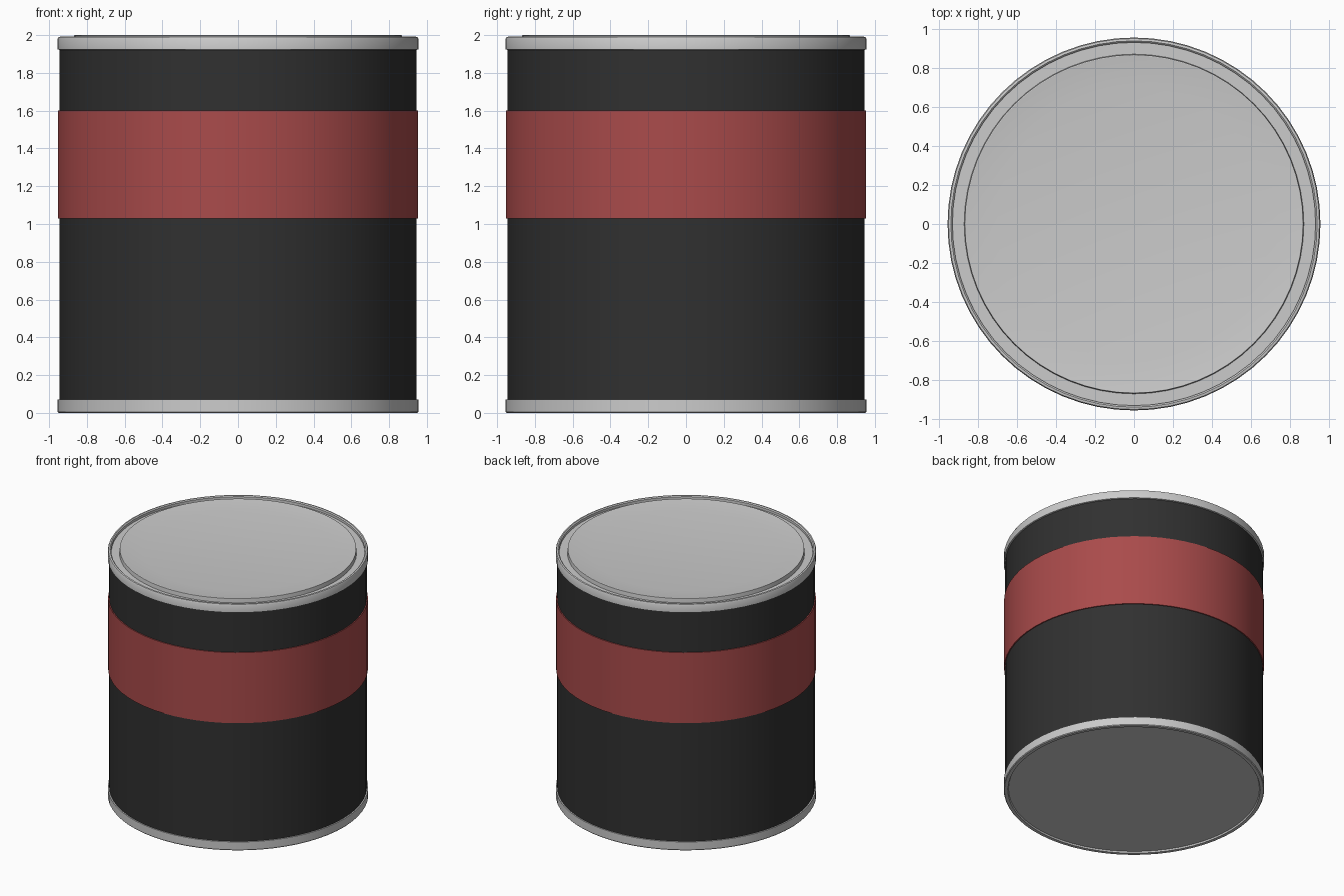
import bpy, bmesh, math

if "Cube" in bpy.data.objects:
    bpy.data.objects.remove(bpy.data.objects["Cube"])

SEG = 64


def lathe(name, profile, color=None, closed=False):
    """Revolve an (r, z) profile about the z axis; r = 0 makes a pole."""
    bm = bmesh.new()
    rings = []
    for r, z in profile:
        if r == 0:
            rings.append([bm.verts.new((0, 0, z))] * SEG)
        else:
            rings.append([bm.verts.new((r * math.cos(2 * math.pi * i / SEG),
                                        r * math.sin(2 * math.pi * i / SEG), z))
                          for i in range(SEG)])
    pairs = list(zip(rings, rings[1:]))
    if closed:
        pairs.append((rings[-1], rings[0]))
    for a, b in pairs:
        for i in range(SEG):
            j = (i + 1) % SEG
            bm.faces.new(list(dict.fromkeys((a[i], a[j], b[j], b[i]))))
    bmesh.ops.recalc_face_normals(bm, faces=bm.faces)
    mesh = bpy.data.meshes.new(name)
    bm.to_mesh(mesh)
    bm.free()
    ob = bpy.data.objects.new(name, mesh)
    bpy.context.collection.objects.link(ob)
    if color:
        mat = bpy.data.materials.new(name + "_paint")
        mat.diffuse_color = (*color, 1)
        mat.use_nodes = True
        mat.node_tree.nodes["Principled BSDF"].inputs["Base Color"].default_value = mat.diffuse_color
        mesh.materials.append(mat)
    bpy.ops.object.select_all(action='DESELECT')
    ob.select_set(True)
    bpy.context.view_layer.objects.active = ob
    bpy.ops.object.shade_smooth_by_angle(angle=math.radians(30))
    return ob


# Dark can wall
lathe("can_body", [(0.945, 0.06), (0.945, 1.93), (0.925, 1.93), (0.925, 0.06)],
      (0.03, 0.03, 0.03), closed=True)

# Red label band, a thin sleeve around the wall
lathe("label_band", [(0.953, 1.03), (0.953, 1.60), (0.94, 1.60), (0.94, 1.03)],
      (0.4, 0.07, 0.07), closed=True)

# Bottom rim with slightly recessed base
lathe("bottom_rim_and_base", [(0, 0.012), (0.92, 0.012), (0.925, 0.0), (0.95, 0.0),
                              (0.955, 0.006), (0.955, 0.07), (0.94, 0.07), (0.92, 0.03), (0, 0.03)])

# Top rim rolled over the wall
lathe("top_rim", [(0.94, 1.92), (0.955, 1.925), (0.955, 1.98), (0.95, 1.99),
                  (0.938, 1.992), (0.93, 1.985), (0.93, 1.92)], closed=True)

# Lid: groove, raised ring, dished centre
lathe("lid", [(0, 1.92), (0.932, 1.92), (0.932, 1.965), (0.87, 1.965), (0.867, 1.998),
              (0.863, 2.0), (0.70, 1.98), (0, 1.98)])
